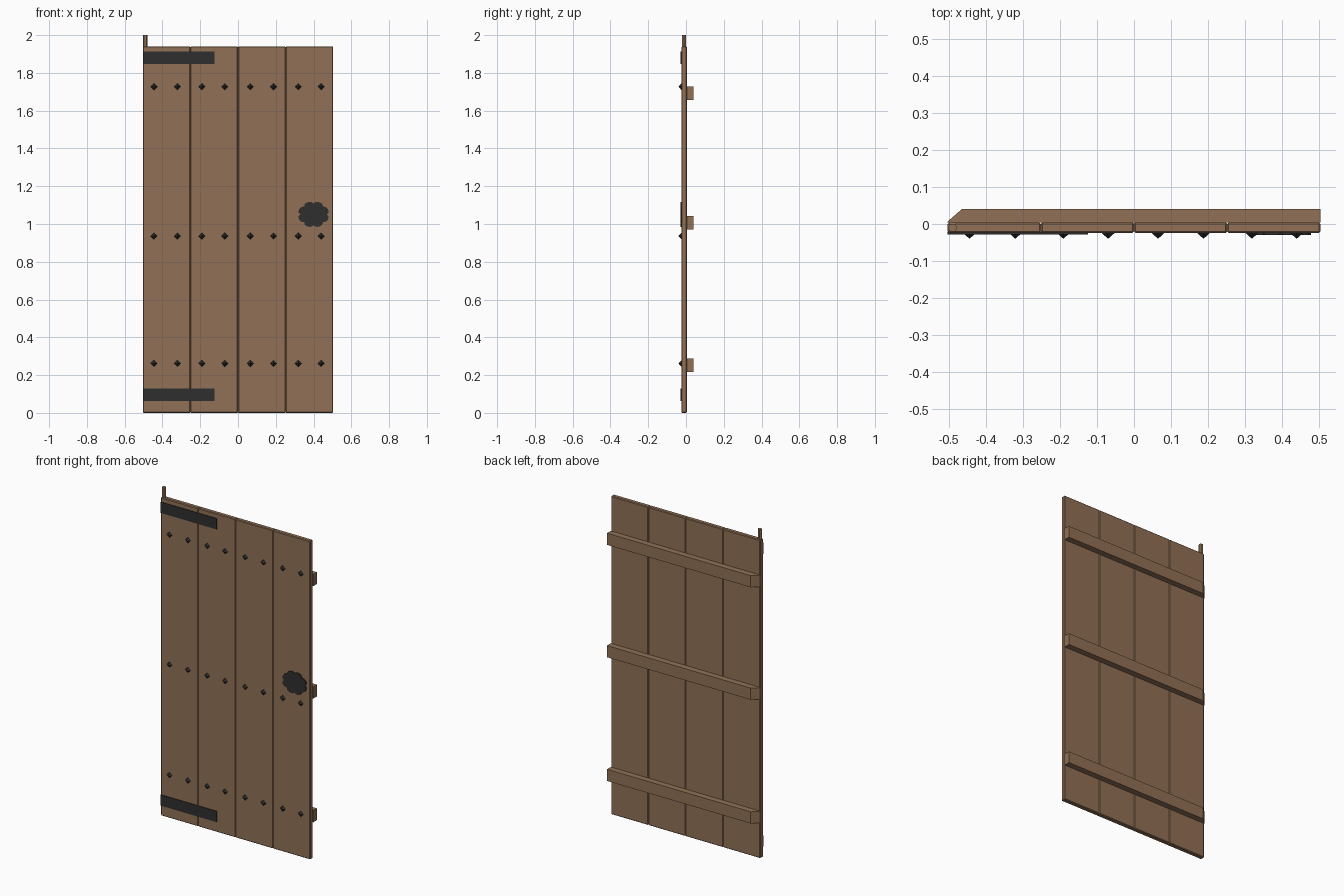
import bpy, bmesh, math

if "Cube" in bpy.data.objects:
    bpy.data.objects.remove(bpy.data.objects["Cube"])


def material(name, rgb):
    m = bpy.data.materials.new(name)
    m.diffuse_color = (*rgb, 1)
    m.use_nodes = True
    m.node_tree.nodes["Principled BSDF"].inputs["Base Color"].default_value = m.diffuse_color
    return m


WOOD = material("brown_wood", (0.285, 0.165, 0.092))
IRON = material("dark_iron", (0.028, 0.028, 0.029))


def prism(name, points, axis, lo, hi, mat, bevel=0.0):
    """Extrude a 2D outline along z (points are x, y) or y (points are x, z)."""
    bm = bmesh.new()
    place = (lambda p, t: (p[0], p[1], t)) if axis == "z" else (lambda p, t: (p[0], t, p[1]))
    face = bm.faces.new([bm.verts.new(place(p, lo)) for p in points])
    ext = bmesh.ops.extrude_face_region(bm, geom=[face])
    top = [v for v in ext["geom"] if isinstance(v, bmesh.types.BMVert)]
    shift = (0, 0, hi - lo) if axis == "z" else (0, hi - lo, 0)
    bmesh.ops.translate(bm, verts=top, vec=shift)
    if bevel:
        bmesh.ops.bevel(bm, geom=bm.edges[:], offset=bevel, segments=1, affect='EDGES')
    bmesh.ops.recalc_face_normals(bm, faces=bm.faces)
    return finish(name, bm, mat)


def finish(name, bm, mat):
    me = bpy.data.meshes.new(name)
    bm.to_mesh(me)
    bm.free()
    me.materials.append(mat)
    ob = bpy.data.objects.new(name, me)
    bpy.context.collection.objects.link(ob)
    return ob


def rect(a, b, c, d):
    return [(a, c), (b, c), (b, d), (a, d)]


FRONT, BACK, HALF = -0.024, 0.004, 0.504

# Four chamfered planks
w = HALF / 2
for i in range(4):
    x = -HALF + i * w
    prism(f"plank_{i + 1}", rect(x, x + w, FRONT, BACK), "z", 0, 1.94, WOOD, 0.004)

# Back rails with the hinge-side end cut at a slant
for name, z in (("lower", 0.217), ("middle", 0.971), ("upper", 1.656)):
    outline = [(-HALF, BACK), (HALF, BACK), (HALF, 0.041), (-0.465, 0.041), (-HALF, 0.007)]
    prism(f"{name}_rail", outline, "z", z, z + 0.071, WOOD)

# Pivot pin
pin = [(-0.491 + 0.013 * math.cos(k * math.pi / 3), -0.01 + 0.012 * math.sin(k * math.pi / 3))
       for k in range(6)]
prism("pivot_pin", pin, "z", 1.9, 2.0, WOOD)

# Hinge straps
for name, z in (("lower", 0.062), ("upper", 1.846)):
    prism(f"{name}_hinge_strap", rect(-HALF, -0.124, z, z + 0.066), "y", FRONT - 0.004, FRONT + 0.002, IRON)

# Scalloped lock plate with eight lobes
plate = []
for k in range(48):
    t = math.tau * k / 48
    r = 0.84 + 0.16 * math.sqrt(abs(math.sin(4 * (t + math.pi / 8 - math.pi / 8))))
    plate.append((0.4 + 0.083 * r * math.cos(t), 1.051 + 0.069 * r * math.sin(t)))
prism("lock_plate", plate, "y", FRONT - 0.006, FRONT + 0.002, IRON)

# Rows of pyramid studs
bm = bmesh.new()
for z in (0.262, 0.936, 1.727):
    for x in (-0.445, -0.321, -0.191, -0.07, 0.065, 0.188, 0.319, 0.44):
        tip = bm.verts.new((x, -0.04, z))
        s = 0.019
        ring = [bm.verts.new((x + dx * s, FRONT + 0.001, z + dz * s))
                for dx, dz in ((1, 0), (0, 1), (-1, 0), (0, -1))]
        for a, b in zip(ring, ring[1:] + ring[:1]):
            bm.faces.new((a, b, tip))
        bm.faces.new(ring[::-1])
bmesh.ops.recalc_face_normals(bm, faces=bm.faces)
finish("studs", bm, IRON)
